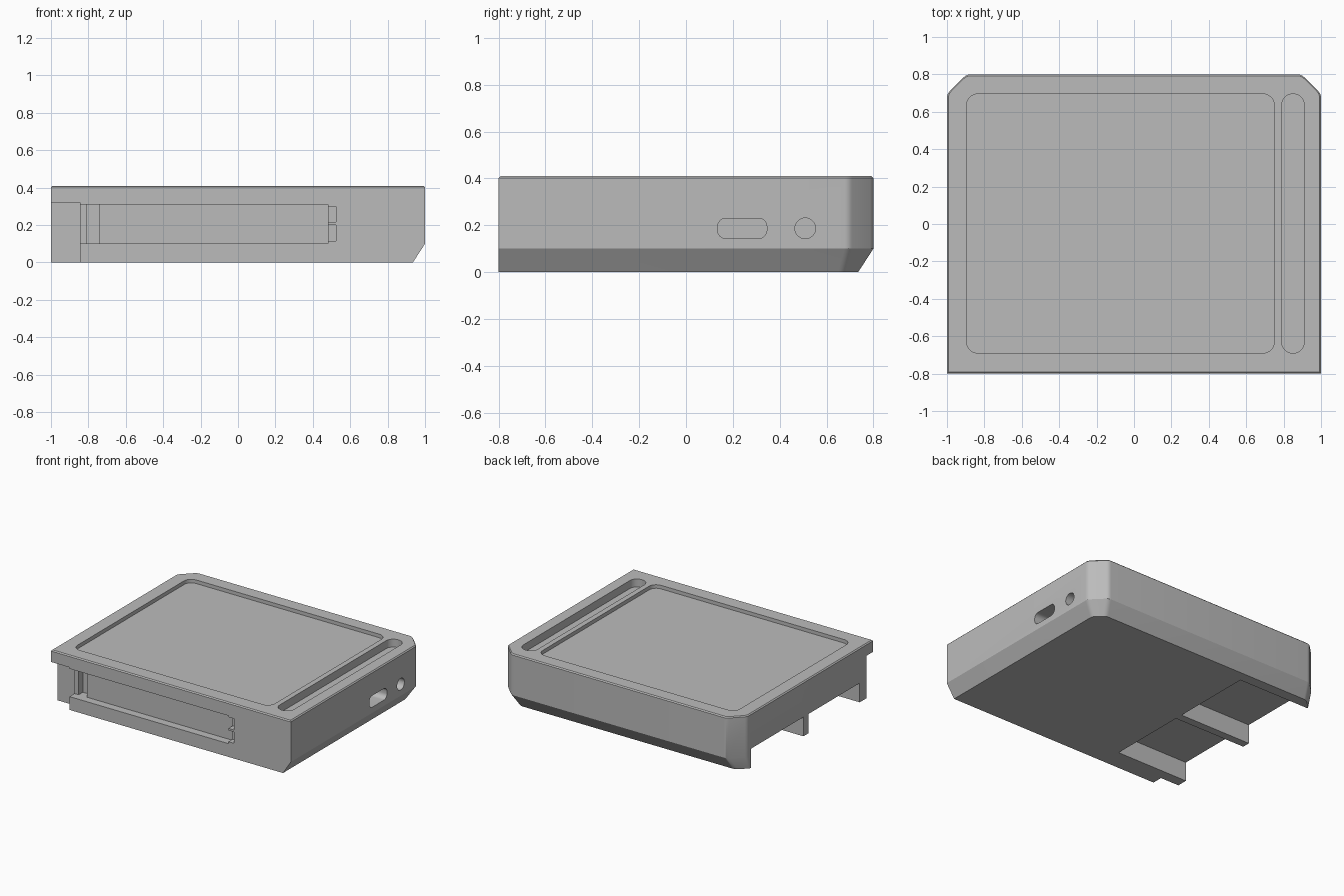
import bpy, bmesh, math
from mathutils import Vector

if "Cube" in bpy.data.objects:
    bpy.data.objects.remove(bpy.data.objects["Cube"])

grey = bpy.data.materials.new("plain_grey")
grey.use_nodes = True
grey.diffuse_color = (0.5, 0.5, 0.5, 1)
grey.node_tree.nodes["Principled BSDF"].inputs["Base Color"].default_value = (0.5, 0.5, 0.5, 1)


def loft(name, rings):
    """Closed solid through stacked rings of equal length."""
    bm = bmesh.new()
    loops = [[bm.verts.new(p) for p in ring] for ring in rings]
    n = len(loops[0])
    for a, b in zip(loops, loops[1:]):
        for i in range(n):
            j = (i + 1) % n
            bm.faces.new((a[i], a[j], b[j], b[i]))
    bm.faces.new(loops[0][::-1])
    bm.faces.new(loops[-1])
    bmesh.ops.recalc_face_normals(bm, faces=bm.faces)
    mesh = bpy.data.meshes.new(name)
    bm.to_mesh(mesh)
    bm.free()
    mesh.materials.append(grey)
    ob = bpy.data.objects.new(name, mesh)
    bpy.context.collection.objects.link(ob)
    return ob


def box(name, x0, x1, y0, y1, z0, z1):
    corners = [(x0, y0), (x1, y0), (x1, y1), (x0, y1)]
    return loft(name, [[(x, y, z) for x, y in corners] for z in (z0, z1)])


def rounded_rect(u0, u1, v0, v1, r, steps=8):
    """Outline with rounded corners in a plane."""
    pts = []
    for k, (u, v) in enumerate([(u1 - r, v1 - r), (u0 + r, v1 - r), (u0 + r, v0 + r), (u1 - r, v0 + r)]):
        for s in range(steps + 1):
            a = (k + s / steps) * math.pi / 2
            pts.append((u + r * math.cos(a), v + r * math.sin(a)))
    return pts


def plate(name, outline, z0, z1):
    return loft(name, [[(x, y, z) for x, y in outline] for z in (z0, z1)])


def port(name, outline, x0, x1):
    return loft(name, [[(x, y, z) for y, z in outline] for x in (x0, x1)])


def cut(target, cutters):
    for c in cutters:
        c.hide_render = True
        mod = target.modifiers.new("cut", "BOOLEAN")
        mod.operation = "DIFFERENCE"
        mod.solver = "EXACT"
        mod.object = c
        bpy.context.view_layer.objects.active = target
        bpy.ops.object.modifier_apply(modifier=mod.name)
        bpy.data.objects.remove(c)


def soften(corners, z, amount=0.02, steps=4):
    """Ring at height z whose four slanted rear corners are eased."""
    pts = [Vector(c) for c in corners]
    ring = []
    for i, p in enumerate(pts):
        if i < 2:
            ring.append((p.x, p.y, z))
            continue
        a = p + (pts[i - 1] - p).normalized() * amount
        b = p + (pts[(i + 1) % len(pts)] - p).normalized() * amount
        for s in range(steps + 1):
            t = s / steps
            q = a * (1 - t) ** 2 + p * 2 * t * (1 - t) + b * t * t
            ring.append((q.x, q.y, z))
    return ring


def outline(inset=0):
    w, d = 1 - inset, 0.8 - inset
    return [(-w, -d), (w, -d), (w, 0.695), (0.895, d), (-0.895, d), (-w, 0.695)]


# Housing with slanted lower edges at the back and the port side
base = [(-1, -0.8), (0.935, -0.8), (0.935, 0.67), (0.865, 0.735), (-0.92, 0.735), (-1, 0.665)]
housing = loft("housing", [soften(base, 0), soften(outline(), 0.1), soften(outline(), 0.38)])

cutters = [
    # Underside pockets leaving thin ribs
    box("front_pocket", -1.1, -0.4, -0.64, -0.03, -0.1, 0.145),
    box("rear_pocket", -1.1, -0.4, 0.03, 0.655, -0.1, 0.145),
    # Front corner relief and long front channel
    box("corner_relief", -1.1, -0.845, -0.9, -0.72, -0.1, 0.32),
    box("channel", -0.9, 0.48, -0.9, -0.74, 0.1, 0.31),
    box("channel_groove", -0.81, -0.74, -0.9, -0.69, 0.1, 0.31),
    box("upper_catch", 0.4, 0.525, -0.9, -0.75, 0.215, 0.3),
    box("lower_catch", 0.4, 0.525, -0.9, -0.75, 0.115, 0.2),
    # Ports and the floor of the top slot
    port("wide_port", rounded_rect(0.135, 0.345, 0.143, 0.23, 0.036), 0.85, 1.1),
    port("round_port", rounded_rect(0.465, 0.553, 0.143, 0.231, 0.0439), 0.85, 1.1),
    plate("slot_floor", rounded_rect(0.79, 0.91, -0.69, 0.695, 0.058), 0.35, 0.5),
]
cut(housing, cutters)

# Lid with an eased top edge, a screen opening and a long slot
lid = loft("lid", [soften(outline(), 0.38), soften(outline(), 0.402), soften(outline(0.008), 0.41)])
cut(lid, [
    plate("screen_opening", rounded_rect(-0.895, 0.75, -0.69, 0.695, 0.06), 0.3, 0.5),
    plate("slot_opening", rounded_rect(0.79, 0.91, -0.69, 0.695, 0.058), 0.3, 0.5),
])

# Screen panel with a hairline gap around it
screen = plate("screen", rounded_rect(-0.89, 0.745, -0.685, 0.69, 0.056), 0.379, 0.386)

for ob in (housing, lid, screen):
    bpy.ops.object.select_all(action="DESELECT")
    ob.select_set(True)
    bpy.context.view_layer.objects.active = ob
    bpy.ops.object.shade_smooth_by_angle(angle=math.radians(25))
